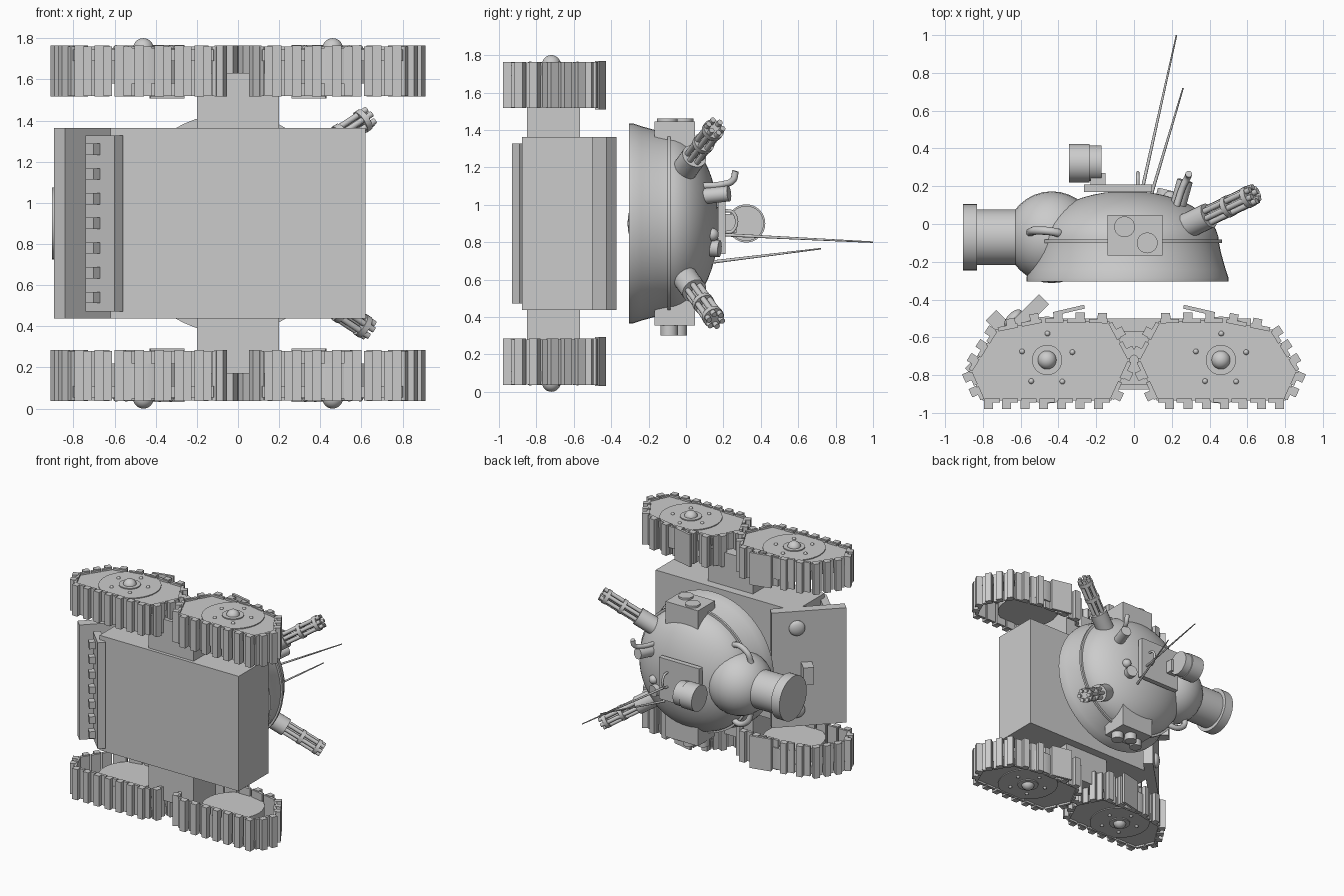
import bpy, bmesh, math
from mathutils import Vector, Matrix

if "Cube" in bpy.data.objects:
    bpy.data.objects.remove(bpy.data.objects["Cube"], do_unlink=True)

grey = bpy.data.materials.new("plain grey")
grey.use_nodes = True
grey.diffuse_color = (0.6, 0.6, 0.6, 1)
grey.node_tree.nodes["Principled BSDF"].inputs["Base Color"].default_value = (0.6, 0.6, 0.6, 1)

ZC = 0.9            # mid plane of the vehicle, which lies on its side
SIDES = (("upper", 1), ("lower", -1))
parts = []


def add_box(bm, centre, size, angle=0.0):
    m = Matrix.Translation(centre) @ Matrix.Rotation(angle, 4, "Z") @ Matrix.Diagonal((*size, 1))
    bmesh.ops.create_cube(bm, size=1, matrix=m)


def add_cyl(bm, a, b, r, r2=None, seg=24):
    a, b = Vector(a), Vector(b)
    m = Matrix.Translation((a + b) / 2) @ (b - a).to_track_quat("Z", "Y").to_matrix().to_4x4()
    bmesh.ops.create_cone(bm, cap_ends=True, segments=seg, radius1=r,
                          radius2=r if r2 is None else r2, depth=(b - a).length, matrix=m)


def add_ball(bm, centre, r, scale=(1, 1, 1), angle=0.0):
    m = Matrix.Translation(centre) @ Matrix.Rotation(angle, 4, "Z") @ Matrix.Diagonal((*scale, 1))
    bmesh.ops.create_uvsphere(bm, u_segments=32, v_segments=16, radius=r, matrix=m)


def add_prism(bm, outline, z0, z1):
    base = bm.faces.new([bm.verts.new((x, y, z0)) for x, y in outline])
    top = bmesh.ops.extrude_face_region(bm, geom=[base])["geom"]
    bmesh.ops.translate(bm, vec=(0, 0, z1 - z0), verts=[v for v in top if isinstance(v, bmesh.types.BMVert)])


def finish(bm, name):
    bmesh.ops.recalc_face_normals(bm, faces=bm.faces)
    me = bpy.data.meshes.new(name)
    bm.to_mesh(me)
    bm.free()
    me.materials.append(grey)
    ob = bpy.data.objects.new(name, me)
    bpy.context.collection.objects.link(ob)
    parts.append(ob)
    return ob


def make(name, adder, *args, **kw):
    bm = bmesh.new()
    adder(bm, *args, **kw)
    return finish(bm, name)


def pipe(name, points, r):
    cu = bpy.data.curves.new(name, "CURVE")
    cu.dimensions = "3D"
    cu.bevel_depth, cu.bevel_resolution, cu.use_fill_caps = r, 3, True
    sp = cu.splines.new("BEZIER")
    sp.bezier_points.add(len(points) - 1)
    for bp, p in zip(sp.bezier_points, points):
        bp.co = p
        bp.handle_left_type = bp.handle_right_type = "AUTO"
    cu.materials.append(grey)
    bpy.context.collection.objects.link(bpy.data.objects.new(name, cu))


# Hull, cross beam and front armour
D45 = math.radians(45)
make("hull", add_box, (0, -0.688, ZC), (1.24, 0.378, 0.925))
make("cross_beam", add_box, (0, -0.709, ZC), (0.4, 0.284, 1.46))
make("upper_front_plate", add_box, (-0.672, -0.595, ZC), (0.555, 0.075, 0.925), D45)
make("lower_front_plate", add_box, (-0.65, -0.84, ZC), (0.2, 0.057, 0.855), -D45)
bm = bmesh.new()
for i in range(7):
    add_box(bm, (-0.704, -0.854, 0.54 + 0.12 * i), (0.057, 0.05, 0.055), -D45)
finish(bm, "front_plate_blocks")
make("front_bracket", add_box, (-0.715, -0.525, ZC - 0.02), (0.08, 0.12, 0.14), D45)
for side, s in SIDES:
    make(side + "_headlight", add_ball, (-0.64, -0.5, ZC + s * 0.33), 0.06, (1.0, 0.5, 1.0), D45)

# Four track units, one for each corner
TRACK = [(-0.87, -0.78), (-0.73, -0.56), (-0.48, -0.51), (-0.13, -0.515),
         (-0.02, -0.72), (-0.12, -0.935), (-0.8, -0.935)]


def add_links(bm, path, zmid, pitch=0.104):
    centre = sum((Vector(p) for p in path), Vector((0, 0))) / len(path)
    for p, q in zip(path, path[1:] + path[:1]):
        p, q = Vector(p), Vector(q)
        d = q - p
        n = max(1, round(d.length / pitch))
        out = Vector((d.y, -d.x)).normalized()
        if out.dot((p + q) / 2 - centre) < 0:
            out = -out
        angle = math.atan2(d.y, d.x)
        for i in range(n):
            c = p + d * (i + 0.5) / n
            add_box(bm, (c.x, c.y, zmid), (d.length / n * 0.84, 0.022, 0.24), angle)
            c = c + out * 0.022 + d.normalized() * 0.02
            add_box(bm, (c.x, c.y, zmid), (0.048, 0.044, 0.247), angle)


for side, s in SIDES:
    for end, e in (("front", 1), ("rear", -1)):
        name = f"{side}_{end}_"
        path = [(x * e, y) for x, y in TRACK]
        make(name + "track_links", add_links, path, ZC + s * 0.74)
        make(name + "loose_link", add_box, (-0.345 * e, -0.457, ZC + s * 0.738),
             (0.17, 0.02, 0.26), math.radians(13) * e)
        make(name + "side_plate", add_prism, path, ZC + s * 0.79, ZC + s * 0.845)
        wx, wy = -0.46 * e, -0.72
        bm = bmesh.new()
        add_cyl(bm, (wx, wy, ZC + s * 0.68), (wx, wy, ZC + s * 0.852), 0.23, seg=40)
        add_cyl(bm, (wx, wy, ZC + s * 0.84), (wx, wy, ZC + s * 0.86), 0.08)
        add_ball(bm, (wx, wy, ZC + s * 0.85), 0.05)
        for k in range(5):
            a = math.tau * k / 5 + 0.3
            add_ball(bm, (wx + 0.14 * math.cos(a), wy + 0.14 * math.sin(a), ZC + s * 0.852), 0.014)
        finish(bm, name + "wheel")

# Turret dome turned around the y axis
TX = -0.035
profile = [(0, -0.305), (0.535, -0.305), (0.535, -0.285), (0.52, -0.24), (0.495, -0.15), (0.485, -0.1)]
profile += [(0.485 * math.cos(a), -0.1 + 0.275 * math.sin(a))
            for a in (math.pi / 2 * k / 12 for k in range(1, 13))]
bm = bmesh.new()
verts = [bm.verts.new((TX + r, y, ZC)) for r, y in profile]
edges = [bm.edges.new(pair) for pair in zip(verts, verts[1:])]
bmesh.ops.spin(bm, geom=verts + edges, cent=(TX, 0, ZC), axis=(0, 1, 0), angle=math.tau, steps=56)
bmesh.ops.remove_doubles(bm, verts=bm.verts, dist=0.0005)
finish(bm, "turret_dome")
make("turret_band", add_cyl, (TX, -0.1, ZC), (TX, -0.082, ZC), 0.5, seg=56)

# Main gun
make("gun_ball", add_ball, (-0.435, -0.07, ZC), 0.243)
make("gun_barrel", add_cyl, (-0.5, -0.07, ZC), (-0.84, -0.07, ZC), 0.147, seg=40)
make("gun_muzzle", add_cyl, (-0.83, -0.07, ZC), (-0.905, -0.07, ZC), 0.175, seg=40)

# Side guns, side boxes and grab bars, mirrored across the mid plane
for side, s in SIDES:
    base, tip = Vector((0.26, -0.02, ZC + s * 0.27)), Vector((0.64, 0.16, ZC + s * 0.52))
    axis = (tip - base).normalized()
    u = axis.orthogonal().normalized()
    v = axis.cross(u)
    bm = bmesh.new()
    add_cyl(bm, base - axis * 0.05, base.lerp(tip, 0.36), 0.068)
    for k in range(6):
        a = math.tau * k / 6
        off = (u * math.cos(a) + v * math.sin(a)) * 0.04
        add_cyl(bm, base + off, tip + off, 0.015, seg=16)
    add_cyl(bm, base, tip - axis * 0.06, 0.014, seg=16)
    for t in (0.6, 0.88):
        add_cyl(bm, base.lerp(tip, t), base.lerp(tip, t + 0.06), 0.058)
    finish(bm, side + "_rotary_gun")
    make(side + "_side_box", add_box, (0.005, -0.06, ZC + s * 0.42), (0.29, 0.215, 0.25))
    bar = [(-0.38, -0.06, 0.27), (-0.41, -0.045, 0.31), (-0.52, -0.035, 0.28), (-0.55, -0.045, 0.2)]
    pipe(side + "_grab_bar", [(x, y, ZC + s * z) for x, y, z in bar], 0.022)
bm = bmesh.new()
for x, y in ((-0.05, -0.015), (0.07, -0.1)):
    add_cyl(bm, (x, y, ZC + 0.5), (x, y, ZC + 0.56), 0.055)
finish(bm, "upper_box_caps")
bm = bmesh.new()
for x, y in ((-0.09, -0.09), (0.0, -0.04), (0.09, -0.09)):
    add_cyl(bm, (x, y, ZC - 0.5), (x, y, ZC - 0.6), 0.046)
finish(bm, "lower_box_tubes")

# Hatch with handle and sight drum
make("hatch", add_box, (-0.085, 0.19, ZC + 0.005), (0.36, 0.04, 0.335))
pipe("hatch_handle", [(0.02, 0.2, 0.85), (0.02, 0.255, 0.865), (0.02, 0.255, 0.955), (0.02, 0.2, 0.97)], 0.009)
make("sight_bracket", add_box, (-0.19, 0.235, ZC), (0.08, 0.07, 0.1))
make("sight_drum", add_cyl, (-0.345, 0.322, ZC), (-0.235, 0.322, ZC), 0.102, seg=32)
make("sight_rear", add_cyl, (-0.24, 0.322, ZC), (-0.172, 0.322, ZC), 0.094, seg=32)

# Roof fittings and aerials
make("roof_tube", add_cyl, (0.22, 0.05, 1.04), (0.27, 0.23, 1.06), 0.042)
pipe("exhaust_pipe", [(0.22, 0.08, 1.1), (0.26, 0.2, 1.11), (0.285, 0.25, 1.13), (0.29, 0.265, 1.18)], 0.018)
make("roof_cap", add_cyl, (0.15, 0.1, 0.77), (0.17, 0.18, 0.765), 0.045)
make("roof_knob", add_ball, (0.19, 0.14, 0.84), 0.035)
make("long_aerial", add_cyl, (0.045, 0.19, 0.84), (0.225, 1.0, 0.8), 0.009, 0.004, seg=12)
make("short_aerial", add_cyl, (0.09, 0.15, 0.695), (0.26, 0.72, 0.765), 0.009, 0.004, seg=12)

# Smooth round parts, keep sharp edges
bpy.ops.object.select_all(action="DESELECT")
for ob in parts:
    ob.select_set(True)
bpy.context.view_layer.objects.active = parts[0]
bpy.ops.object.shade_smooth_by_angle(angle=math.radians(35))
